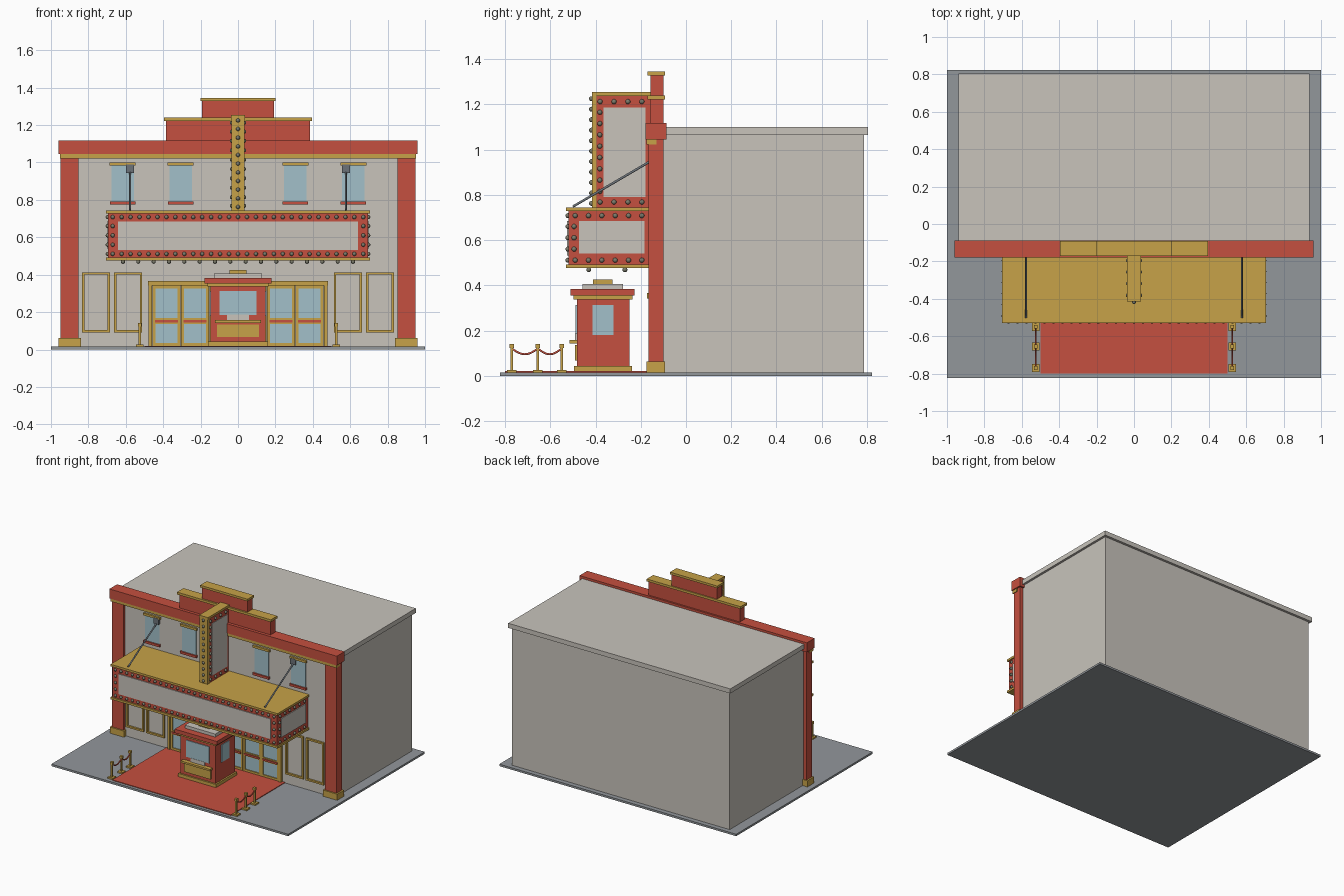
import bpy
import bmesh
import math
from mathutils import Vector, Matrix

old = bpy.data.objects.get("Cube")
if old:
    bpy.data.objects.remove(old, do_unlink=True)


def material(name, red, green, blue):
    mat = bpy.data.materials.new(name)
    mat.use_nodes = True
    colour = (red, green, blue, 1)
    mat.diffuse_color = colour
    mat.node_tree.nodes["Principled BSDF"].inputs["Base Color"].default_value = colour
    return mat


RED = material("brick red", .56, .08, .05)
GOLD = material("gold trim", .57, .36, .065)
CREAM = material("warm cream", .58, .55, .5)
PAVING = material("paving grey", .29, .31, .33)
GLASS = material("window blue", .36, .53, .59)
STEEL = material("steel grey", .15, .17, .19)
BULB = material("bulb grey", .2, .2, .15)


def finish(bm, name, mat):
    mesh = bpy.data.meshes.new(name)
    bm.to_mesh(mesh)
    bm.free()
    mesh.materials.append(mat)
    obj = bpy.data.objects.new(name, mesh)
    bpy.context.collection.objects.link(obj)
    return obj


def box(name, mat, x, y, z):
    """Box spanning three (low, high) ranges; a single x means a half width."""
    if not isinstance(x, tuple):
        x = (-x, x)
    ranges = (x, y, z)
    centre = Vector([(low + high) / 2 for low, high in ranges])
    size = [high - low for low, high in ranges]
    bm = bmesh.new()
    bmesh.ops.create_cube(bm, size=1, matrix=Matrix.Translation(centre) @ Matrix.Diagonal((*size, 1)))
    return finish(bm, name, mat)


def around(centre, half):
    return (centre - half, centre + half)


def frame(name, mat, x, y, z, border):
    """Rectangular picture frame facing the front."""
    box(name + "_top", mat, x, y, (z[1] - border, z[1]))
    box(name + "_bottom", mat, x, y, (z[0], z[0] + border))
    inner = (z[0] + border, z[1] - border)
    box(name + "_left", mat, (x[1] - border, x[1]), y, inner)
    box(name + "_right", mat, (x[0], x[0] + border), y, inner)


def tube(name, mat, points, radius):
    curve = bpy.data.curves.new(name, "CURVE")
    curve.dimensions = "3D"
    curve.bevel_depth = radius
    curve.bevel_resolution = 1
    curve.use_fill_caps = True
    spline = curve.splines.new("POLY")
    spline.points.add(len(points) - 1)
    for point, position in zip(spline.points, points):
        point.co = (*position, 1)
    obj = bpy.data.objects.new(name, curve)
    curve.materials.append(mat)
    bpy.context.collection.objects.link(obj)


def row(start, end, count):
    return [Vector(start).lerp(Vector(end), i / (count - 1)) for i in range(count)]


def bulbs(name, places, radius=.011):
    bm = bmesh.new()
    for place in places:
        bmesh.ops.create_uvsphere(bm, u_segments=8, v_segments=6, radius=radius,
                                  matrix=Matrix.Translation(place))
    for face in bm.faces:
        face.smooth = True
    finish(bm, name, BULB)


SIDES = (("left", 1), ("right", -1))
WALL = -.148   # front plane of the facade
FLOOR = .015

# Ground and main hall
box("pavement", PAVING, 1, (-.823, .823), (0, FLOOR))
box("carpet", RED, .5, (-.8, WALL), (FLOOR, .02))
box("hall", CREAM, .92, (-.1, .787), (FLOOR, 1.065))
box("roof_slab", CREAM, .937, (-.1, .805), (1.065, 1.1))

# Facade, pilasters and stepped parapet
box("facade_wall", CREAM, .86, (WALL, -.1), (FLOOR, 1.05))
for side, s in SIDES:
    box(f"pilaster_{side}", RED, around(s * .9, .048), (-.165, -.1), (.06, 1.045))
    box(f"pilaster_base_{side}", GOLD, around(s * .9, .06), (-.175, -.093), (FLOOR, .062))
box("cornice_trim", GOLD, .953, (-.175, -.13), (1.022, 1.045))
box("cornice", RED, .96, (-.18, -.087), (1.045, 1.117))
box("parapet_lower", RED, .385, (-.157, -.1), (1.117, 1.222))
box("parapet_lower_cap", GOLD, .396, (-.17, -.092), (1.222, 1.24))
box("parapet_upper", RED, .192, (-.157, -.1), (1.24, 1.328))
box("parapet_upper_cap", GOLD, .2, (-.17, -.092), (1.328, 1.345))

# Upper windows and poster frames
for side, s in SIDES:
    for number, centre in enumerate((.307, .617)):
        tag = f"{side}_{number}"
        box(f"window_glass_{tag}", GLASS, around(s * centre, .06), (WALL - .006, WALL), (.79, .985))
        box(f"window_lintel_{tag}", GOLD, around(s * centre, .07), (WALL - .015, WALL), (.983, 1))
        box(f"window_sill_{tag}", RED, around(s * centre, .068), (WALL - .017, WALL), (.775, .792))
    for number, centre in enumerate((.587, .76)):
        frame(f"poster_frame_{side}_{number}", GOLD, around(s * centre, .075),
              (WALL - .014, WALL), (.09, .413), .013)

# Entrance doors
box("door_header", GOLD, .48, (WALL - .025, WALL), (.342, .365))
for side, s in SIDES:
    box(f"door_jamb_{side}", GOLD, around(s * .469, .009), (WALL - .018, WALL), (.02, .342))
for i in range(6):
    centre = (i - 2.5) * .153
    box(f"door_glass_{i}", GLASS, around(centre, .07), (WALL - .005, WALL), (.025, .34))
    frame(f"door_frame_{i}", GOLD, around(centre, .0755), (WALL - .012, WALL), (.02, .342), .016)
    box(f"door_rail_{i}", GOLD, around(centre, .06), (WALL - .01, WALL), (.137, .168))
    box(f"door_push_bar_{i}", RED, around(centre, .062), (WALL - .018, WALL), (.145, .159))

# Marquee
box("marquee_body", RED, .695, (-.52, WALL), (.49, .73))
box("marquee_top", GOLD, .705, (-.53, WALL), (.728, .744))
box("marquee_bottom", GOLD, .705, (-.53, WALL), (.477, .493))
box("marquee_front_panel", CREAM, .642, (-.526, -.519), (.532, .685))
places = []
for z in (.708, .511):
    places += row((-.67, -.522, z), (.67, -.522, z), 29)
for side, s in SIDES:
    box(f"marquee_side_panel_{side}", CREAM, around(s * .695, .006), (-.474, -.183), (.54, .685))
    for z in (.708, .511):
        places += row((s * .697, -.49, z), (s * .697, -.195, z), 6)
    places += row((s * .67, -.522, .66), (s * .67, -.522, .56), 3)
    places += row((s * .697, -.495, .66), (s * .697, -.495, .56), 3)
bulbs("marquee_bulbs", places)
places = []
for y in (-.43, -.27):
    places += row((-.615, y, .469), (.615, y, .469), 16)
bulbs("canopy_bulbs", places)

# Marquee tie rods
for side, s in SIDES:
    x = s * .577
    box(f"rod_plate_{side}", STEEL, around(x, .022), (-.165, WALL), (.945, .99))
    tube(f"tie_rod_{side}", STEEL, [(x, -.5, .748), (x, -.16, .947)], .006)

# Blade sign
box("blade_body", RED, .03, (-.4, -.155), (.744, 1.24))
box("blade_front", GOLD, .034, (-.415, -.395), (.744, 1.24))
box("blade_cap", GOLD, .037, (-.415, -.155), (1.237, 1.254))
places = row((0, -.418, 1.225), (0, -.418, .762), 11)
for side, s in SIDES:
    box(f"blade_panel_{side}", CREAM, around(s * .03, .004), (-.365, -.178), (.79, 1.187))
    x = s * .033
    for z in (1.212, .768):
        places += row((x, -.38, z), (x, -.195, z), 4)
    places += row((x, -.381, 1.165), (x, -.381, .815), 8)
bulbs("blade_bulbs", places)

# Ticket booth
box("booth_body", RED, .148, (-.483, -.25), (.02, .345))
box("booth_base", GOLD, .16, (-.495, -.238), (.02, .044))
box("booth_roof_trim", GOLD, .163, (-.497, -.237), (.338, .355))
box("booth_roof", RED, .178, (-.51, -.227), (.354, .383))
box("booth_roof_step", CREAM, .128, (-.457, -.278), (.383, .406))
box("booth_finial", GOLD, .046, (-.412, -.324), (.406, .426))
box("booth_front_window", GLASS, .098, (-.488, -.483), (.185, .312))
box("booth_ticket_slot", CREAM, .06, (-.49, -.483), (.155, .186))
box("booth_counter", GOLD, .123, (-.515, -.483), (.143, .157))
box("booth_front_panel", GOLD, .113, (-.491, -.483), (.068, .135))
for side, s in SIDES:
    box(f"booth_side_window_{side}", GLASS, around(s * .148, .005), (-.414, -.32), (.18, .312))

# Rope barriers
posts = (-.77, -.655, -.55)
for side, s in SIDES:
    x = s * .525
    for i, y in enumerate(posts):
        box(f"barrier_foot_{side}_{i}", GOLD, around(x, .021), around(y, .021), (FLOOR, .026))
        box(f"barrier_post_{side}_{i}", GOLD, around(x, .006), around(y, .006), (.026, .125))
        box(f"barrier_cap_{side}_{i}", GOLD, around(x, .01), around(y, .01), (.122, .141))
    for i, (start, end) in enumerate(zip(posts, posts[1:])):
        steps = [k / 8 for k in range(9)]
        path = [(x, start + (end - start) * t, .12 - .025 * math.sin(math.pi * t)) for t in steps]
        tube(f"barrier_rope_{side}_{i}", RED, path, .005)
